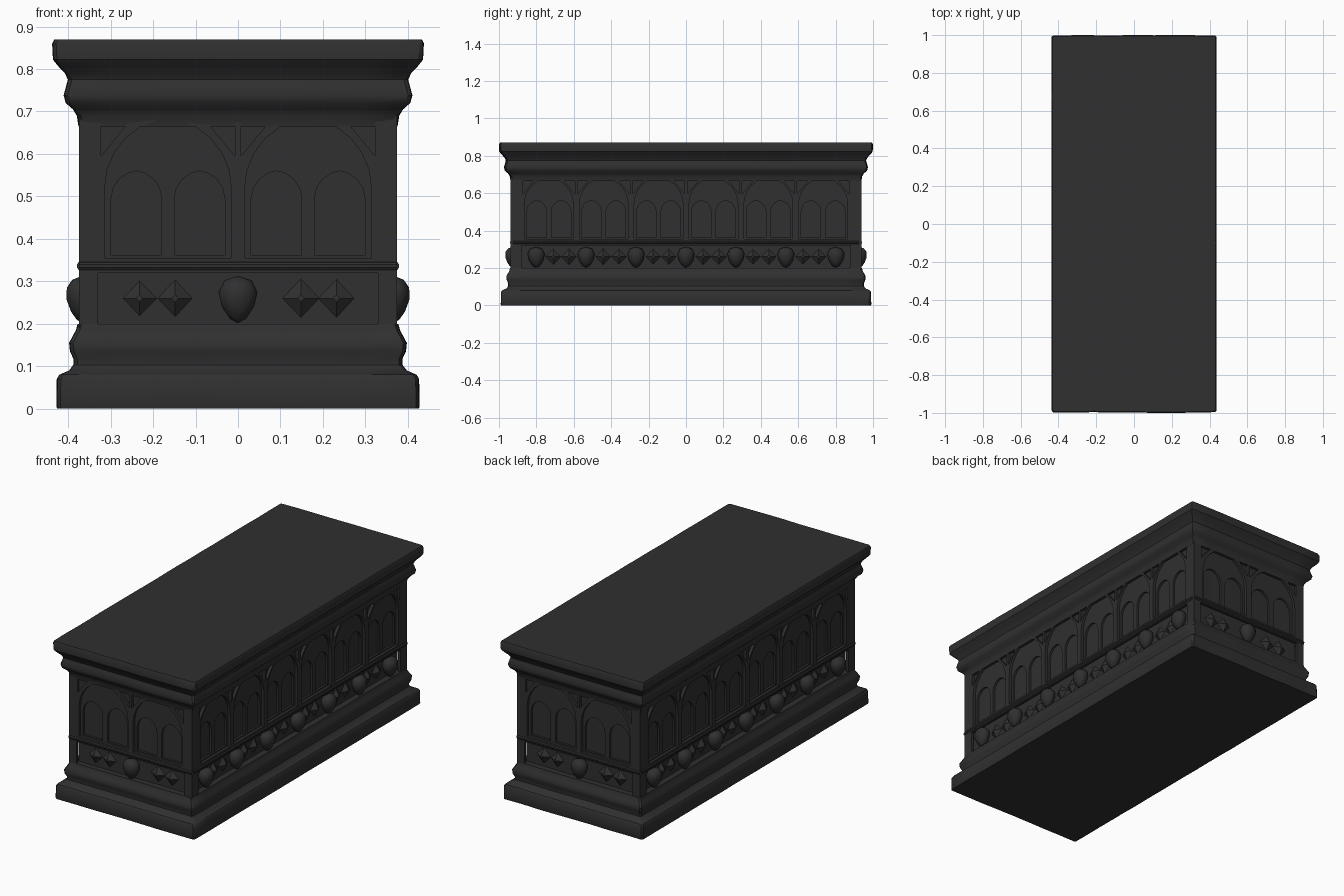
import bpy, bmesh, random
from math import pi, sin, cos, sqrt
from mathutils import Matrix, Vector

random.seed(4)
if "Cube" in bpy.data.objects:
    bpy.data.objects.remove(bpy.data.objects["Cube"])

stone = bpy.data.materials.new("dark stone")
stone.use_nodes = True
stone.diffuse_color = (0.029, 0.029, 0.029, 1)
stone.node_tree.nodes["Principled BSDF"].inputs["Base Color"].default_value = stone.diffuse_color
stone.node_tree.nodes["Principled BSDF"].inputs["Roughness"].default_value = 0.9

HX, HY = 0.375, 0.937      # half sizes of the panelled body


def add(name, mesh, matrix=Matrix(), angle=0.6):
    ob = bpy.data.objects.new(name, mesh)
    bpy.context.collection.objects.link(ob)
    ob.matrix_world = matrix
    mesh.materials.clear()
    mesh.materials.append(stone)
    bpy.ops.object.select_all(action='DESELECT')
    ob.select_set(True)
    bpy.context.view_layer.objects.active = ob
    bpy.ops.object.shade_smooth_by_angle(angle=angle)
    return ob


def outline(out):
    """Rectangle with small cut corners, divided along its sides."""
    x, y, c = HX + out, HY + out, 0.008
    corners = [(-x + c, -y), (x - c, -y), (x, -y + c), (x, y - c),
               (x - c, y), (-x + c, y), (-x, y - c), (-x, -y + c)]
    pts = []
    for i, n in enumerate((8, 1, 20, 1) * 2):
        a, b = Vector(corners[i]), Vector(corners[(i + 1) % 8])
        pts += [a.lerp(b, k / n) for k in range(n)]
    return pts


def moulding(name, profile):
    """Sweep an (outset, height) profile round the block, a little worn."""
    bm = bmesh.new()
    rings = []
    wear = [random.uniform(-0.003, 0.002) for _ in outline(0)]
    for out, z in profile:
        rings.append([bm.verts.new((p.x * (1 + w), p.y * (1 + w), z))
                      for p, w in zip(outline(out), wear)])
    for a, b in zip(rings, rings[1:]):
        for i in range(len(a)):
            j = (i + 1) % len(a)
            bm.faces.new((a[i], a[j], b[j], b[i]))
    bm.faces.new(rings[0][::-1])
    bm.faces.new(rings[-1])
    mesh = bpy.data.meshes.new(name)
    bm.to_mesh(mesh)
    bm.free()
    return add(name, mesh)


moulding("stepped_base", [
    (0.05, 0), (0.052, 0.005), (0.051, 0.07), (0.045, 0.08), (0.022, 0.09), (0.012, 0.103),
    (0.012, 0.118), (0.02, 0.135), (0.022, 0.155), (0.013, 0.172), (0.006, 0.185), (0.002, 0.2)])
moulding("recessed_core", [(-0.03, 0.19), (-0.03, 0.71)])
moulding("cornice_slab", [
    (0.0, 0.665), (0.004, 0.69), (0.013, 0.705), (0.03, 0.72), (0.035, 0.738), (0.029, 0.76),
    (0.025, 0.775), (0.032, 0.79), (0.048, 0.807), (0.06, 0.822), (0.062, 0.86), (0.057, 0.87)])


def rect(x0, x1, z0, z1):
    return [(x0, z0), (x1, z0), (x1, z1), (x0, z1)]


def arch(cx, w, bottom, top, steps=7):
    """Slightly pointed arch opening."""
    r = 1.12 * w
    rise = sqrt(2 * r * w - w * w)
    half = []
    for i in range(steps):
        z = rise * sin(i / (steps - 1) * pi / 2)
        half.append((max(0, sqrt(r * r - z * z) - (r - w)), top - rise + z))
    pts = [(cx + w, bottom)] + [(cx + u, z) for u, z in half]
    return pts + [(cx - u, z) for u, z in half[-2::-1]] + [(cx - w, bottom)]


def plate(name, loops, thick, matrix):
    """Flat slab whose later loops are cut through the first."""
    cu = bpy.data.curves.new(name, 'CURVE')
    cu.dimensions, cu.fill_mode, cu.extrude = '2D', 'BOTH', thick / 2
    for pts in loops:
        s = cu.splines.new('POLY')
        s.points.add(len(pts) - 1)
        for p, (x, z) in zip(s.points, pts):
            p.co = (x, z, 0, 1)
        s.use_cyclic_u = True
    tmp = bpy.data.objects.new(name + "_outline", cu)
    bpy.context.collection.objects.link(tmp)
    bpy.context.view_layer.update()
    mesh = bpy.data.meshes.new_from_object(tmp.evaluated_get(bpy.context.evaluated_depsgraph_get()))
    bpy.data.objects.remove(tmp)
    add(name, mesh, matrix, 0.5)


def carved_side(name, turn, half, dist, arches, bosses):
    """One wall: tracery arcade above a frieze of carved heads."""
    def place(depth):
        return Matrix.Rotation(turn, 4, 'Z') @ Matrix.Translation((0, -dist + depth, 0)) \
            @ Matrix.Rotation(pi / 2, 4, 'X')

    field = half - 0.045
    cell = field / arches           # half width of one bay
    w = cell - 0.016
    front = [rect(-half, half, 0.19, 0.7), rect(-field, field, 0.2, 0.32)]
    back = [rect(-field, field, 0.335, 0.7)]
    for i in range(arches):
        cx = -field + cell * (2 * i + 1)
        front.append(arch(cx, w, 0.355, 0.685))
        for s in (-1, 1):
            edge = cx + s * (cell - 0.007)
            front.append([(edge, 0.595), (edge, 0.68), (edge - s * 0.07, 0.68)])
            back.append(arch(cx + s * w * 0.5, w * 0.4, 0.362, 0.56, 5))
    plate(name + "_arcade", front, 0.015, place(0.0075))
    plate(name + "_tracery", back, 0.012, place(0.021))
    # Rounded ledge between arcade and frieze
    bm = bmesh.new()
    bmesh.ops.create_cone(bm, segments=10, radius1=0.011, radius2=0.011, depth=2 * half, cap_ends=True)
    mesh = bpy.data.meshes.new(name + "_ledge")
    bm.to_mesh(mesh)
    bm.free()
    add(name + "_ledge", mesh, place(0.006) @ Matrix.Translation((0, 0.336, 0))
        @ Matrix.Rotation(pi / 2, 4, 'Y'))
    # Heads with pointed chins, and leaf diamonds between them
    bm = bmesh.new()
    step = 0.267
    xs = [(i - (bosses - 1) / 2) * step for i in range(bosses)]
    for x in xs:
        head = bmesh.ops.create_icosphere(bm, subdivisions=2, radius=1)["verts"]
        for v in head:
            taper = 0.8 + 0.25 * v.co.y
            v.co = (x + v.co.x * 0.055 * taper, 0.257 + v.co.y * 0.056,
                    v.co.z * 0.046 * taper + 0.008)
    gaps = [(a + b) / 2 for a, b in zip(xs, xs[1:])] or [-0.19, 0.19]
    for x in gaps:
        for s in (-1, 1):
            m = Matrix.Translation((x + s * 0.042, 0.26, -0.009)) @ Matrix.Diagonal((0.055, 0.058, 1, 1))
            bmesh.ops.create_cone(bm, segments=4, radius1=1, radius2=0.15, depth=0.03,
                                  cap_ends=True, matrix=m)
    mesh = bpy.data.meshes.new(name + "_frieze_carvings")
    bm.to_mesh(mesh)
    bm.free()
    add(name + "_frieze_carvings", mesh, place(0.016))


for label, turn in (("front", 0), ("back", pi)):
    carved_side(label, turn, HX, HY, 2, 1)
for label, turn in (("left", pi / 2), ("right", -pi / 2)):
    carved_side(label, turn, HY - 0.012, HX, 6, 7)
